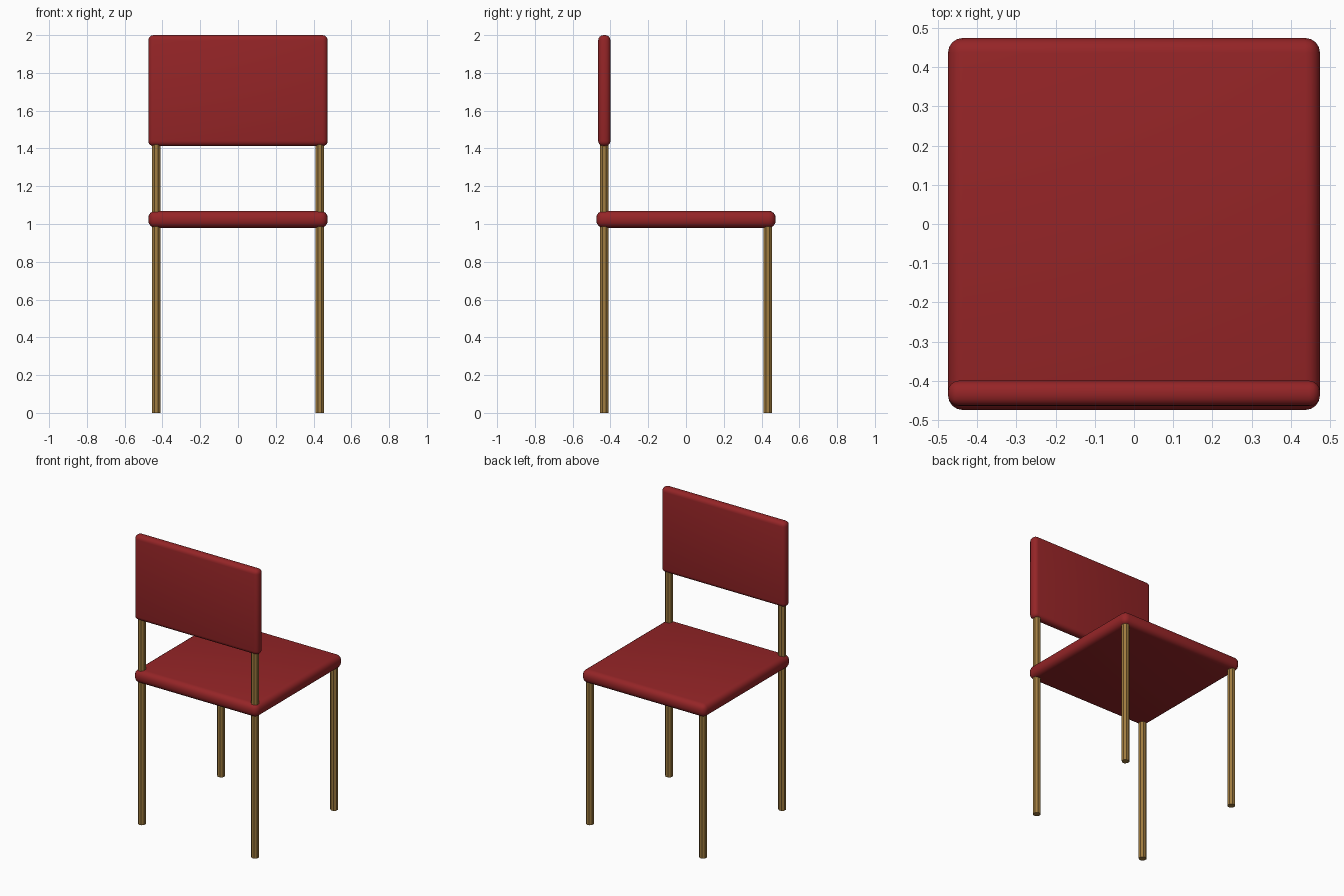
import bpy
import math

cube = bpy.data.objects.get("Cube")
if cube:
    bpy.data.objects.remove(cube, do_unlink=True)


def make_material(name, color):
    mat = bpy.data.materials.new(name)
    mat.use_nodes = True
    mat.diffuse_color = color
    mat.node_tree.nodes["Principled BSDF"].inputs["Base Color"].default_value = color
    return mat


red = make_material("red upholstery", (0.30, 0.018, 0.02, 1))
brass = make_material("brass", (0.35, 0.20, 0.05, 1))


def cushion(name, low, high, radius):
    """Rounded box between two corners."""
    centre = [(a + b) / 2 for a, b in zip(low, high)]
    bpy.ops.mesh.primitive_cube_add(size=1, location=centre)
    obj = bpy.context.object
    obj.name = name
    obj.scale = [b - a for a, b in zip(low, high)]
    bpy.ops.object.transform_apply(location=False, rotation=False, scale=True)
    obj.data.materials.append(red)
    bevel = obj.modifiers.new("rounded edges", "BEVEL")
    bevel.width = radius
    bevel.segments = 4
    bpy.ops.object.modifier_apply(modifier=bevel.name)
    bpy.ops.object.shade_smooth_by_angle(angle=math.radians(35))


def post(name, x, y, top):
    """Straight tube from the floor up to the given height."""
    bpy.ops.mesh.primitive_cylinder_add(
        vertices=8, radius=0.025, depth=top, location=(x, y, top / 2),
        rotation=(0, 0, math.pi / 8))
    obj = bpy.context.object
    obj.name = name
    obj.data.materials.append(brass)


# Seat and backrest
cushion("seat", (-0.475, -0.475, 0.98), (0.475, 0.475, 1.07), 0.038)
cushion("backrest", (-0.475, -0.465, 1.412), (0.475, -0.4, 2.0), 0.028)

# Short legs under the seat, and tall posts that also carry the backrest
inset = 0.433
for side, x in (("left", inset), ("right", -inset)):
    post(f"{side}_front_leg", x, inset, 1.0)
    post(f"{side}_back_post", x, -inset, 1.5)
